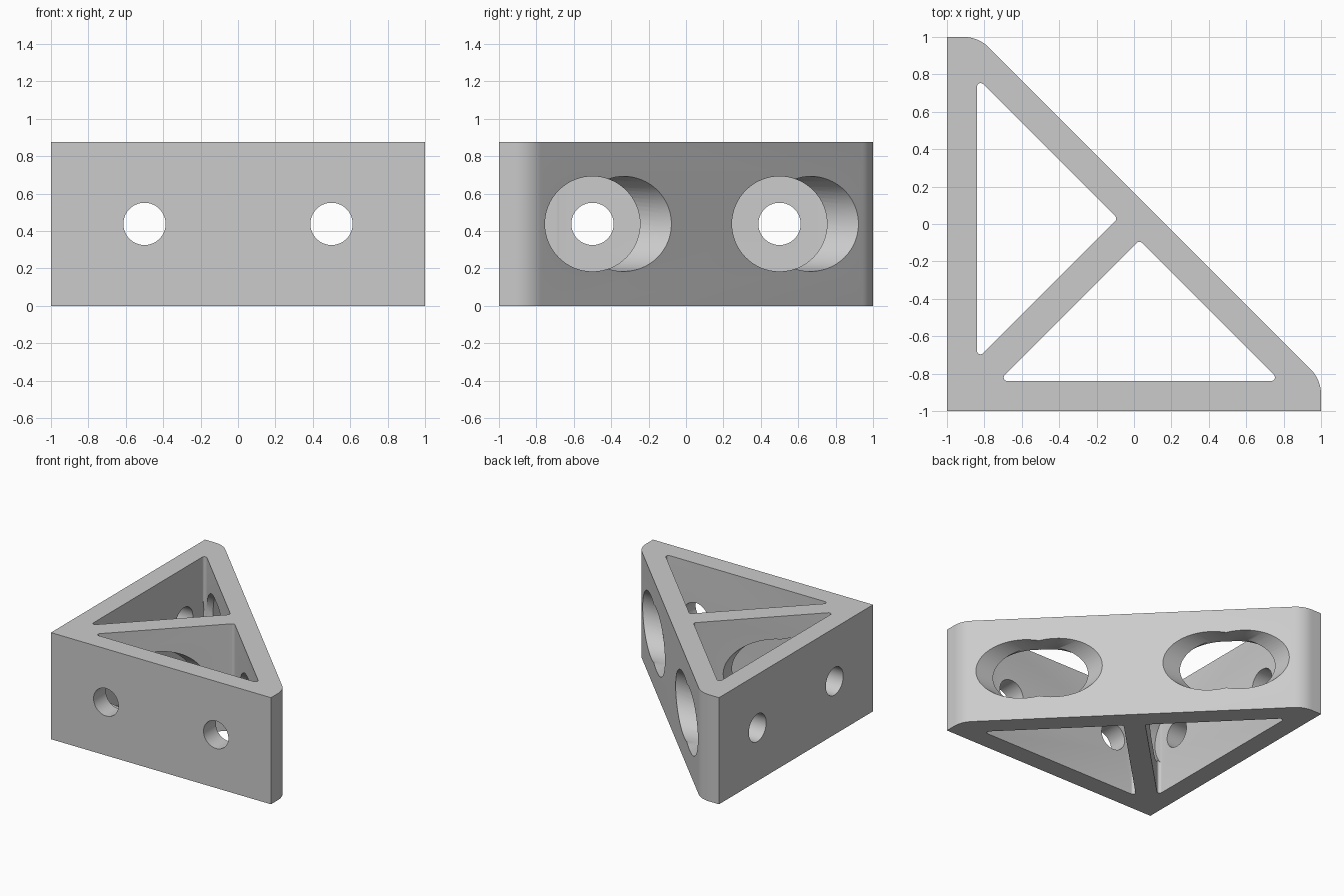
import bpy, bmesh, math
from mathutils import Vector, Matrix

if "Cube" in bpy.data.objects:
    bpy.data.objects.remove(bpy.data.objects["Cube"], do_unlink=True)

HEIGHT, WALL = 0.876, 0.16
OUTER = 0.168                         # sloped face lies on x + y = OUTER
INNER = OUTER - WALL * math.sqrt(2)   # inside of the sloped wall
RIB = 0.115                           # half width of the rib, measured along y
BORE_R, SCREW_R, HOLE_AT = 0.254, 0.113, 0.5
FLOOR = -1 + WALL

grey = bpy.data.materials.new("light grey")
grey.use_nodes = True
grey.diffuse_color = (0.6, 0.6, 0.6, 1)
grey.node_tree.nodes["Principled BSDF"].inputs["Base Color"].default_value = (0.6, 0.6, 0.6, 1)


def rounded(corners, steps=8):
    """Outline from (x, y, radius) corners, each replaced by a tangent arc."""
    pts = []
    for i, (x, y, r) in enumerate(corners):
        p = Vector((x, y))
        if r == 0:
            pts.append(p)
            continue
        a = (Vector(corners[i - 1][:2]) - p).normalized()
        b = (Vector(corners[(i + 1) % len(corners)][:2]) - p).normalized()
        half = a.angle(b) / 2
        centre = p + (a + b).normalized() * r / math.sin(half)
        start = p + a * r / math.tan(half) - centre
        end = p + b * r / math.tan(half) - centre
        sweep = math.pi - 2 * half
        for k in range(steps + 1):
            t = sweep * k / steps
            pts.append(centre + (start * math.sin(sweep - t) + end * math.sin(t)) / math.sin(sweep))
    return pts


def make_object(name, bm):
    bmesh.ops.recalc_face_normals(bm, faces=bm.faces)
    mesh = bpy.data.meshes.new(name)
    bm.to_mesh(mesh)
    bm.free()
    mesh.materials.append(grey)
    obj = bpy.data.objects.new(name, mesh)
    bpy.context.collection.objects.link(obj)
    return obj


def prism(name, outline, z0, z1):
    bm = bmesh.new()
    face = bm.faces.new([bm.verts.new((p.x, p.y, z0)) for p in outline])
    solid = bmesh.ops.extrude_face_region(bm, geom=[face], use_keep_orig=True)["geom"]
    bmesh.ops.translate(bm, vec=(0, 0, z1 - z0),
                        verts=[v for v in solid if isinstance(v, bmesh.types.BMVert)])
    return make_object(name, bm)


def cylinder(name, radius, start, end, across, along_x):
    bm = bmesh.new()
    bmesh.ops.create_cone(bm, cap_ends=True, segments=64, radius1=radius,
                          radius2=radius, depth=end - start)
    mid = (start + end) / 2
    turn = Matrix.Rotation(math.pi / 2, 4, "Y" if along_x else "X")
    place = (mid, across, HEIGHT / 2) if along_x else (across, mid, HEIGHT / 2)
    bmesh.ops.transform(bm, matrix=Matrix.Translation(place) @ turn, verts=bm.verts)
    return make_object(name, bm)


def cut(body, cutter):
    cutter.hide_render = True
    mod = body.modifiers.new("cut", "BOOLEAN")
    mod.operation, mod.solver, mod.object = "DIFFERENCE", "EXACT", cutter
    bpy.ops.object.modifier_apply(modifier=mod.name)
    bpy.data.objects.remove(cutter, do_unlink=True)


# Triangular block with blunted, rounded tips
bracket = prism("corner_bracket", rounded([
    (-1, -1, 0), (1, -1, 0), (1, OUTER - 1, 0.19),
    (OUTER - 1, 1, 0.19), (-1, 1, 0)]), 0, HEIGHT)
bpy.context.view_layer.objects.active = bracket
bracket.select_set(True)

# Two mirrored triangular pockets, leaving the diagonal rib
pocket = [(FLOOR, FLOOR + RIB, 0.02),
          ((INNER - RIB) / 2, (INNER + RIB) / 2, 0.02),
          (FLOOR, INNER - FLOOR, 0.02)]
cut(bracket, prism("pocket_left", rounded(pocket), -0.1, HEIGHT + 0.1))
mirrored = [(y, x, r) for x, y, r in pocket]
cut(bracket, prism("pocket_right", rounded(mirrored), -0.1, HEIGHT + 0.1))

# Screw holes through the walls, with wide tool bores from the sloped side
for along_x in (True, False):
    for across in (-HOLE_AT, HOLE_AT):
        cut(bracket, cylinder("bore", BORE_R, FLOOR + 0.001, 1.4, across, along_x))
        cut(bracket, cylinder("screw_hole", SCREW_R, -1.2, FLOOR + 0.06, across, along_x))

bpy.ops.object.shade_smooth_by_angle(angle=math.radians(30))
